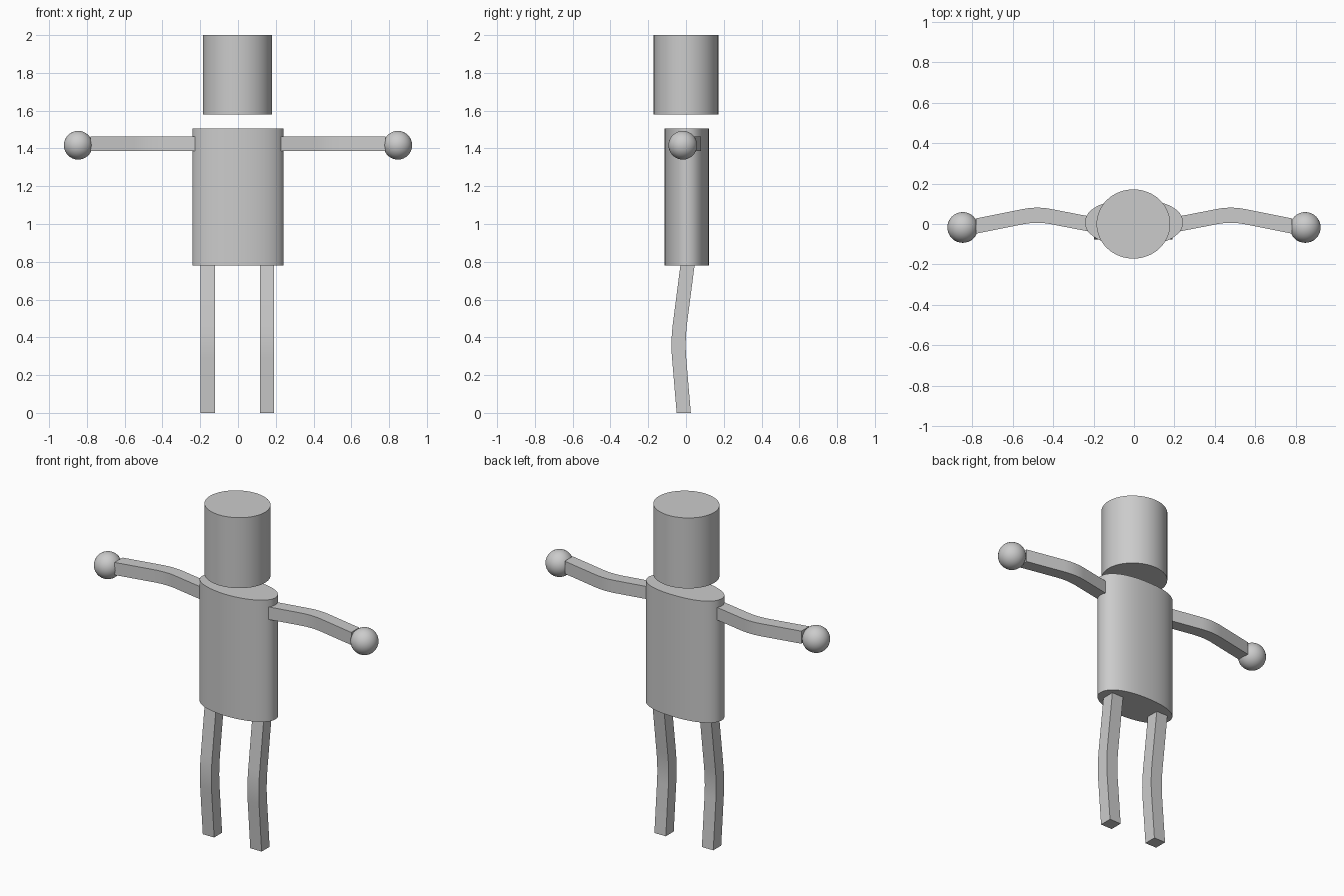
import bpy, bmesh, math
from mathutils import Vector

if "Cube" in bpy.data.objects:
    bpy.data.objects.remove(bpy.data.objects["Cube"])

grey = bpy.data.materials.new("plain grey")
grey.diffuse_color = (0.6, 0.6, 0.6, 1)
grey.use_nodes = True
grey.node_tree.nodes["Principled BSDF"].inputs["Base Color"].default_value = grey.diffuse_color


def finish(name, bm, smooth=True):
    bmesh.ops.recalc_face_normals(bm, faces=bm.faces[:])
    mesh = bpy.data.meshes.new(name)
    bm.to_mesh(mesh)
    bm.free()
    mesh.materials.append(grey)
    ob = bpy.data.objects.new(name, mesh)
    bpy.context.collection.objects.link(ob)
    bpy.ops.object.select_all(action='DESELECT')
    ob.select_set(True)
    bpy.context.view_layer.objects.active = ob
    if smooth:
        bpy.ops.object.shade_smooth_by_angle(angle=math.radians(30))
    return ob


def loft(name, rings):
    """Closed skin through equal-length rings of points, capped at both ends."""
    bm = bmesh.new()
    rows = [[bm.verts.new(p) for p in ring] for ring in rings]
    n = len(rows[0])
    for a, b in zip(rows, rows[1:]):
        for i in range(n):
            j = (i + 1) % n
            bm.faces.new((a[i], a[j], b[j], b[i]))
    bm.faces.new(rows[0][::-1])
    bm.faces.new(rows[-1])
    return finish(name, bm)


def drum(name, cx, cy, rx, front, back, z0, z1, back_power=2.0, n=64):
    """Upright oval drum whose back half can be fuller than its front."""
    outline = []
    for i in range(n):
        t = 2 * math.pi * i / n
        c, s = math.cos(t), math.sin(t)
        p = 2 / (back_power if s > 0 else 2.0)
        x = math.copysign(abs(c) ** p, c) * rx
        y = math.copysign(abs(s) ** p, s) * (back if s > 0 else front)
        outline.append((cx + x, cy + y))
    loft(name, [[(x, y, z) for x, y in outline] for z in (z0, z1)])


def bent_path(start, bend, end, r=0.24, steps=8):
    """Two straight runs joined by a soft curve around the bend."""
    start, bend, end = Vector(start), Vector(bend), Vector(end)
    a, b = bend.lerp(start, r), bend.lerp(end, r)
    pts = [start]
    for i in range(steps + 1):
        t = i / steps
        pts.append(a * (1 - t) ** 2 + bend * 2 * t * (1 - t) + b * t * t)
    return pts + [end]


HALF = 0.0375   # half thickness of the square limbs

# head and torso
drum("head", -0.003, 0.0, 0.182, 0.171, 0.171, 1.58, 2.0)
drum("torso", 0.0, 0.004, 0.242, 0.117, 0.117, 0.78, 1.505, back_power=2.25)

# arms bending back at the elbow, with ball hands
for side, s in (("left", 1), ("right", -1)):
    path = bent_path((0.205, -0.003), (0.48, 0.05), (0.78, -0.01))
    loft(side + "_arm", [[(s * x, y + dy, 1.425 + dz) for dy, dz in
                          ((-HALF, -HALF), (HALF, -HALF), (HALF, HALF), (-HALF, HALF))]
                         for x, y in path])
    bm = bmesh.new()
    bmesh.ops.create_uvsphere(bm, u_segments=32, v_segments=16, radius=0.076)
    bmesh.ops.translate(bm, verts=bm.verts[:], vec=(s * 0.846, -0.017, 1.417))
    finish(side + "_hand", bm)

# legs bending forward at the knee
for side, cx in (("left", 0.153), ("right", -0.16)):
    path = bent_path((-0.012, 0.0), (-0.044, 0.38), (0.009, 0.79))
    loft(side + "_leg", [[(cx + dx, y + dy, z) for dx, dy in
                          ((-HALF, -HALF), (HALF, -HALF), (HALF, HALF), (-HALF, HALF))]
                         for y, z in path])
